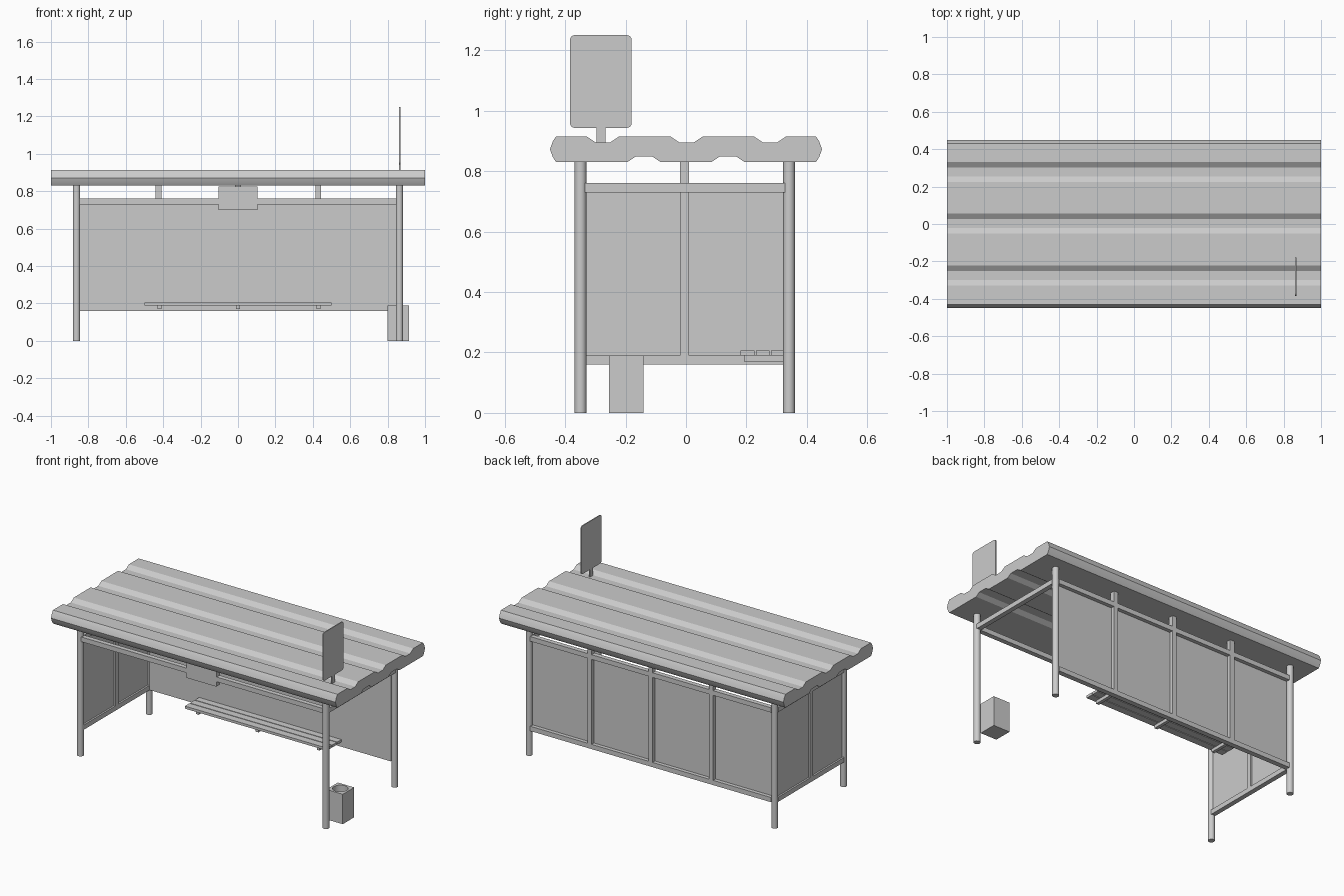
import bpy, bmesh, math

cube = bpy.data.objects.get("Cube")
if cube:
    bpy.data.objects.remove(cube, do_unlink=True)

grey = bpy.data.materials.new("plain grey")
grey.use_nodes = True
grey.diffuse_color = (0.6, 0.6, 0.6, 1)
grey.node_tree.nodes["Principled BSDF"].inputs["Base Color"].default_value = (0.6, 0.6, 0.6, 1)


def finish(name, bm):
    bmesh.ops.recalc_face_normals(bm, faces=bm.faces)
    mesh = bpy.data.meshes.new(name)
    bm.to_mesh(mesh)
    bm.free()
    mesh.materials.append(grey)
    obj = bpy.data.objects.new(name, mesh)
    bpy.context.collection.objects.link(obj)
    return obj


def box(name, x, y, z):
    """Box from its (low, high) range on each axis."""
    bm = bmesh.new()
    bmesh.ops.create_cube(bm, size=1)
    for v in bm.verts:
        v.co = [r[0] if c < 0 else r[1] for c, r in zip(v.co, (x, y, z))]
    return finish(name, bm)


def smooth(obj, angle):
    bpy.ops.object.select_all(action='DESELECT')
    obj.select_set(True)
    bpy.context.view_layer.objects.active = obj
    bpy.ops.object.shade_smooth_by_angle(angle=math.radians(angle))


def cylinder(name, x, y, z0, z1, r, sides=24):
    bm = bmesh.new()
    bmesh.ops.create_cone(bm, cap_ends=True, segments=sides, radius1=r, radius2=r, depth=z1 - z0)
    bmesh.ops.translate(bm, verts=bm.verts, vec=(x, y, (z0 + z1) / 2))
    obj = finish(name, bm)
    smooth(obj, 35)
    return obj


def around(c, half=0.015):
    return (c - half, c + half)


POST_X, FRONT, BACK = 0.863, -0.349, 0.341
INNER = 0.848
TOP, BOTTOM, STUB = (0.73, 0.76), (0.16, 0.19), (0.76, 0.835)
SPAN_X, SPAN_Y = (-INNER, INNER), (-0.335, 0.327)

# Corrugated roof: grooved profile with rounded ends, extruded along x
upper, lower, top, base = [], [], 0.915, 0.83
for c in (-0.275, 0.002, 0.278):
    upper += [(c - 0.054, top), (c - 0.024, 0.895), (c + 0.024, 0.895), (c + 0.054, top)]
for c in (0.139, -0.139):
    lower += [(c + 0.055, base), (c + 0.028, 0.848), (c - 0.028, 0.848), (c - 0.055, base)]
bulge = [(0.43, top), (0.441, 0.898), (0.45, 0.872), (0.441, 0.847), (0.43, base)]
profile = upper + bulge + lower + [(-y, z) for y, z in reversed(bulge)]
bm = bmesh.new()
end = bm.faces.new([bm.verts.new((-1, y, z)) for y, z in profile])
ext = bmesh.ops.extrude_face_region(bm, geom=[end])["geom"]
bmesh.ops.translate(bm, verts=[g for g in ext if isinstance(g, bmesh.types.BMVert)], vec=(2, 0, 0))
if end.is_valid is False or not any(all(v.co.x < -0.9 for v in f.verts) for f in bm.faces):
    bm.faces.new([v for v in bm.verts if v.co.x < -0.9])
smooth(finish("roof", bm), 28)

# Four round posts
for side, sx in (("right", -1), ("left", 1)):
    for place, y in (("front", FRONT), ("back", BACK)):
        cylinder(f"{place}_{side}_post", sx * POST_X, y, 0, 0.835, 0.0195)

# Rails joining the posts
box("front_top_rail", SPAN_X, around(FRONT), TOP)
box("left_top_rail", around(POST_X), SPAN_Y, TOP)
for name, z in (("top", TOP), ("bottom", BOTTOM)):
    box(f"back_{name}_rail", SPAN_X, around(BACK), z)
    box(f"right_{name}_rail", around(-POST_X), SPAN_Y, z)

# Wall panels and their dividers, which reach up to the roof
box("back_panel", SPAN_X, (BACK - 0.017, BACK - 0.009), (BOTTOM[0], TOP[0]))
box("right_panel", around(-POST_X, 0.004), SPAN_Y, (BOTTOM[1], TOP[0]))
for x in (-0.425, 0, 0.43):
    box("back_divider", around(x), around(BACK), (BOTTOM[1], TOP[0]))
    box("back_stub", around(x), around(BACK), STUB)
box("right_divider", around(-POST_X), around(-0.005), (BOTTOM[1], TOP[0]))
box("right_stub", around(-POST_X), around(-0.005), STUB)

# Bench of three slats on brackets
for i in range(3):
    y = 0.18 + i * 0.051
    box("bench_slat", (-0.5, 0.5), (y, y + 0.046), (0.19, 0.206))
for x in (-0.42, 0, 0.43):
    box("bench_bracket", around(x, 0.01), (0.192, 0.33), (0.17, 0.19))

# Board hanging under the front edge of the roof
box("hanging_board", (-0.105, 0.105), around(FRONT, 0.018), (0.70, 0.825))

# Roof sign: thin plate with rounded corners on a short stem
sign = box("roof_sign", around(0.865, 0.003), (-0.384, -0.18), (0.943, 1.25))
bm = bmesh.new()
bm.from_mesh(sign.data)
corners = [e for e in bm.edges if abs(e.verts[0].co.x - e.verts[1].co.x) > 0.001]
bmesh.ops.bevel(bm, geom=corners, offset=0.016, segments=4, profile=0.5, affect='EDGES')
bm.to_mesh(sign.data)
bm.free()
box("sign_stem", around(0.865, 0.003), around(-0.281), (0.89, 0.945))

# Litter bin with a round opening
litter_bin = box("litter_bin", (0.80, 0.915), (-0.255, -0.14), (0, 0.19))
cutter = cylinder("bin_cutter", 0.8575, -0.1975, 0.02, 0.25, 0.045)
cutter.hide_render = True
cutter.hide_viewport = True
cut = litter_bin.modifiers.new("opening", 'BOOLEAN')
cut.operation = 'DIFFERENCE'
cut.solver = 'EXACT'
cut.object = cutter
